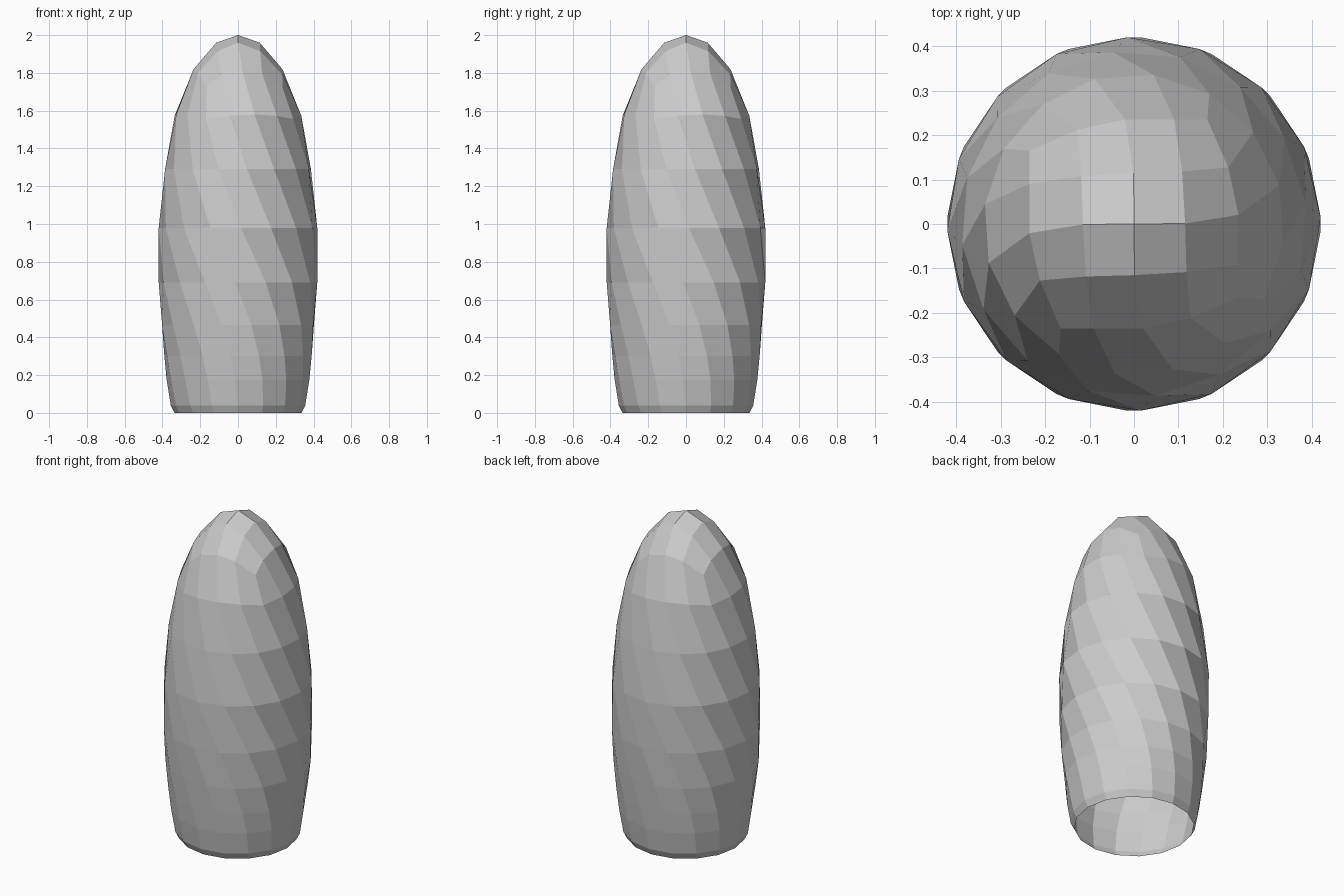
import bpy, bmesh
from math import cos, sin, radians

if "Cube" in bpy.data.objects:
    bpy.data.objects.remove(bpy.data.objects["Cube"])

N = 16  # sides
bm = bmesh.new()


def polar(r, deg, z):
    a = radians(deg)
    return bm.verts.new((r * cos(a), r * sin(a), z))


# Body rings from bottom to top: height, radius, twist in degrees
profile = [(0.0, 0.336, 90), (0.04, 0.356, 89.5), (0.175, 0.378, 87.5),
           (0.30, 0.392, 84), (0.465, 0.408, 77.5), (0.69, 0.420, 65.5),
           (0.98, 0.420, 47), (1.29, 0.389, 29.5)]
rings = [[polar(r, t + 22.5 * i, z) for i in range(N)] for z, r, t in profile]

# Shoulder ring dips slightly at the four corners of the cap
dip = [1.58, 1.573, 1.555, 1.573]
rings.append([polar(0.338, 15 + 22.5 * i, dip[i % 4]) for i in range(N)])

# Rounded-square rim of the cap: radius, angle, height per quarter
rim_quarter = [(0.236, 5, 1.82), (0.247, 31, 1.80), (0.287, 54.9, 1.725), (0.252, 69, 1.79)]
rim = [polar(rim_quarter[i % 4][0], rim_quarter[i % 4][1] + 90 * (i // 4),
             rim_quarter[i % 4][2]) for i in range(N)]
rings.append(rim)

# Twisted walls
for low, high in zip(rings, rings[1:]):
    for i in range(N):
        j = (i + 1) % N
        bm.faces.new((low[i], low[j], high[j], high[i]))

# Cap: 4 x 4 quad grid inside the rim
inner = [polar(0.115, 0.5 + 90 * (i // 2), 1.96) if i % 2 == 0
         else polar(0.160, 47.5 + 90 * (i // 2), 1.915) for i in range(8)]
top = bm.verts.new((0, 0, 2))
for k in range(4):
    m, c, n = inner[2 * k], inner[2 * k + 1], inner[(2 * k + 2) % 8]
    r = [rim[(4 * k + s) % N] for s in range(5)]
    bm.faces.new((top, m, c, n))
    bm.faces.new((m, r[0], r[1], c))
    bm.faces.new((c, r[1], r[2], r[3]))
    bm.faces.new((n, c, r[3], r[4]))

mesh = bpy.data.meshes.new("twisted_tower")
bm.to_mesh(mesh)
bm.free()
obj = bpy.data.objects.new("twisted_tower", mesh)
bpy.context.collection.objects.link(obj)
